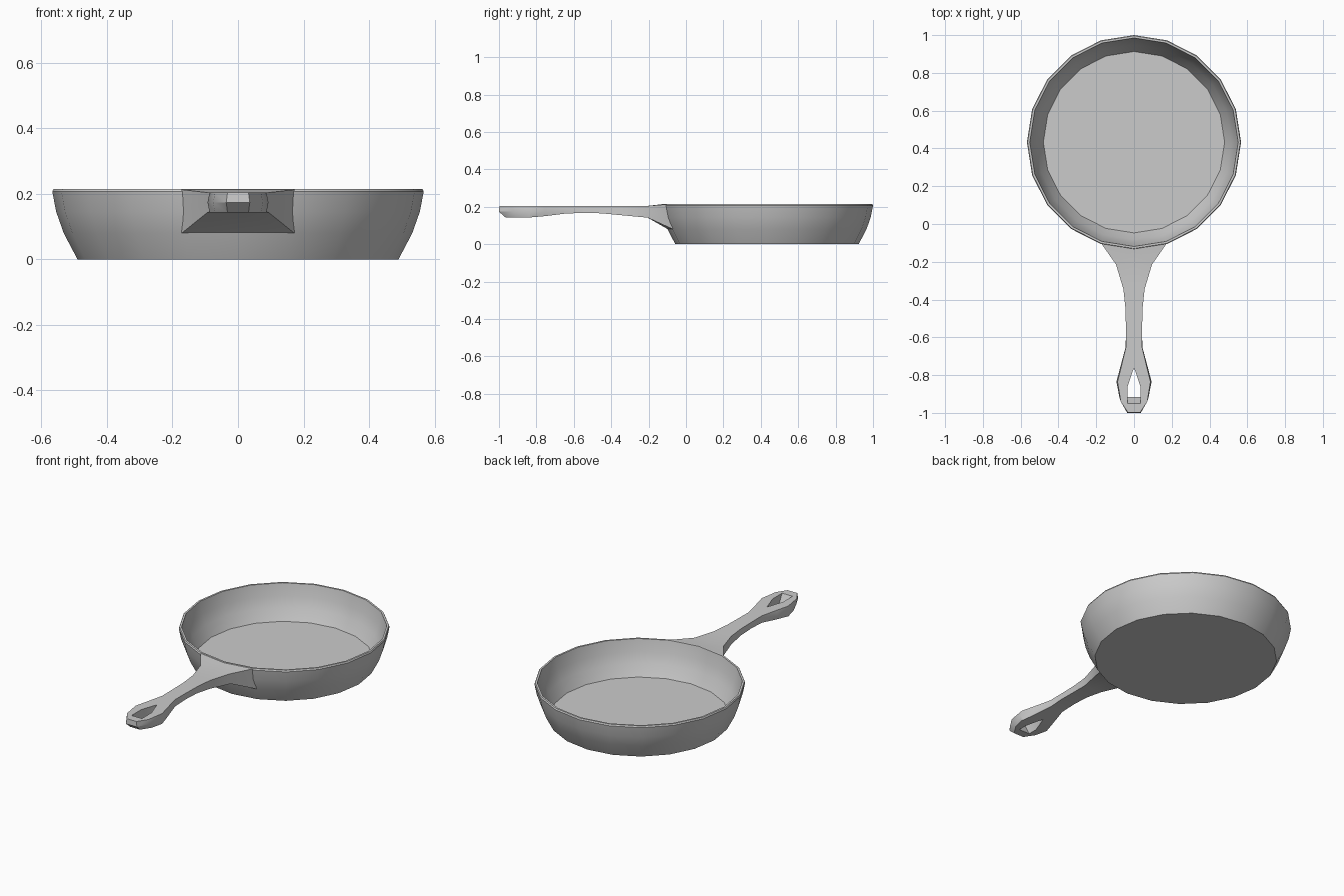
import bpy, bmesh, math

if "Cube" in bpy.data.objects:
    bpy.data.objects.remove(bpy.data.objects["Cube"])


def finish(bm, name, angle):
    bmesh.ops.remove_doubles(bm, verts=bm.verts, dist=0.0005)
    bmesh.ops.recalc_face_normals(bm, faces=bm.faces)
    mesh = bpy.data.meshes.new(name)
    bm.to_mesh(mesh)
    bm.free()
    ob = bpy.data.objects.new(name, mesh)
    bpy.context.collection.objects.link(ob)
    bpy.ops.object.select_all(action='DESELECT')
    ob.select_set(True)
    bpy.context.view_layer.objects.active = ob
    bpy.ops.object.shade_smooth_by_angle(angle=math.radians(angle))
    return ob


# Pan bowl: 20-sided lathe of a closed wall profile (radius, z)
SIDES, CY = 20, 0.433
profile = [(0.49, 0), (0.532, 0.08), (0.555, 0.145), (0.567, 0.207), (0.563, 0.215),
           (0.552, 0.215), (0.538, 0.145), (0.516, 0.085), (0.48, 0.02)]
bm = bmesh.new()
rings = []
for r, z in profile:
    rings.append([bm.verts.new((r * math.cos(math.tau * i / SIDES),
                                CY + r * math.sin(math.tau * i / SIDES), z))
                  for i in range(SIDES)])
for a, b in zip(rings, rings[1:]):
    for i in range(SIDES):
        j = (i + 1) % SIDES
        bm.faces.new((a[i], a[j], b[j], b[i]))
bm.faces.new(rings[0])     # underside
bm.faces.new(rings[-1])    # cooking surface
finish(bm, "pan_bowl", 35)

# Handle half-sections: outer x, outer y, inner x, inner y, top z, bottom z,
# y shift of the bottom edge, bulge of the side's middle line
stations = [
    (0.172, -0.105, 0, -0.132, 0.213, 0.08, 0.035, 0),
    (0.095, -0.215, 0, -0.215, 0.204, 0.142, 0.01, 0),
    (0.056, -0.345, 0, -0.345, 0.204, 0.155, 0, 0),
    (0.045, -0.45, 0, -0.45, 0.204, 0.165, 0, 0),
    (0.043, -0.55, 0, -0.55, 0.204, 0.168, 0, 0),
    (0.042, -0.65, 0, -0.65, 0.204, 0.163, 0, 0.002),
    (0.067, -0.755, 0, -0.76, 0.204, 0.150, 0, 0.005),
    (0.087, -0.835, 0.034, -0.86, 0.204, 0.143, 0, 0.006),
    (0.070, -0.94, 0.034, -0.95, 0.204, 0.143, 0.033, 0.006),
    (0.032, -0.998, 0, -0.95, 0.204, 0.143, 0.033, 0.004),
    (0, -0.998, 0, -0.95, 0.204, 0.143, 0.033, 0),
]

# Handle: both halves skinned from the sections, leaving the hanging hole open
bm = bmesh.new()
for s in (1, -1):
    loops = []
    for xo, yo, xi, yi, zt, zb, dy, bulge in stations:
        zm = (zt + zb) / 2
        end = 0.002 if yo < -0.99 else 0
        ym = yo - end if end else yo + dy / 2
        pts = [(xi, yi, zt), (xo, yo, zt), (xo + bulge, ym, zm),
               (xo, yo + dy, zb), (xi, yi + dy, zb)]
        loops.append([bm.verts.new((s * x, y, z)) for x, y, z in pts])
    for k in range(len(loops) - 1):
        a, b = loops[k], loops[k + 1]
        for i in range(4):
            bm.faces.new((a[i], a[i + 1], b[i + 1], b[i]))
        if stations[k][2] or stations[k + 1][2]:      # wall of the hole
            bm.faces.new((a[4], a[0], b[0], b[4]))
bmesh.ops.dissolve_degenerate(bm, edges=bm.edges, dist=0.0001)
finish(bm, "handle", 25)
